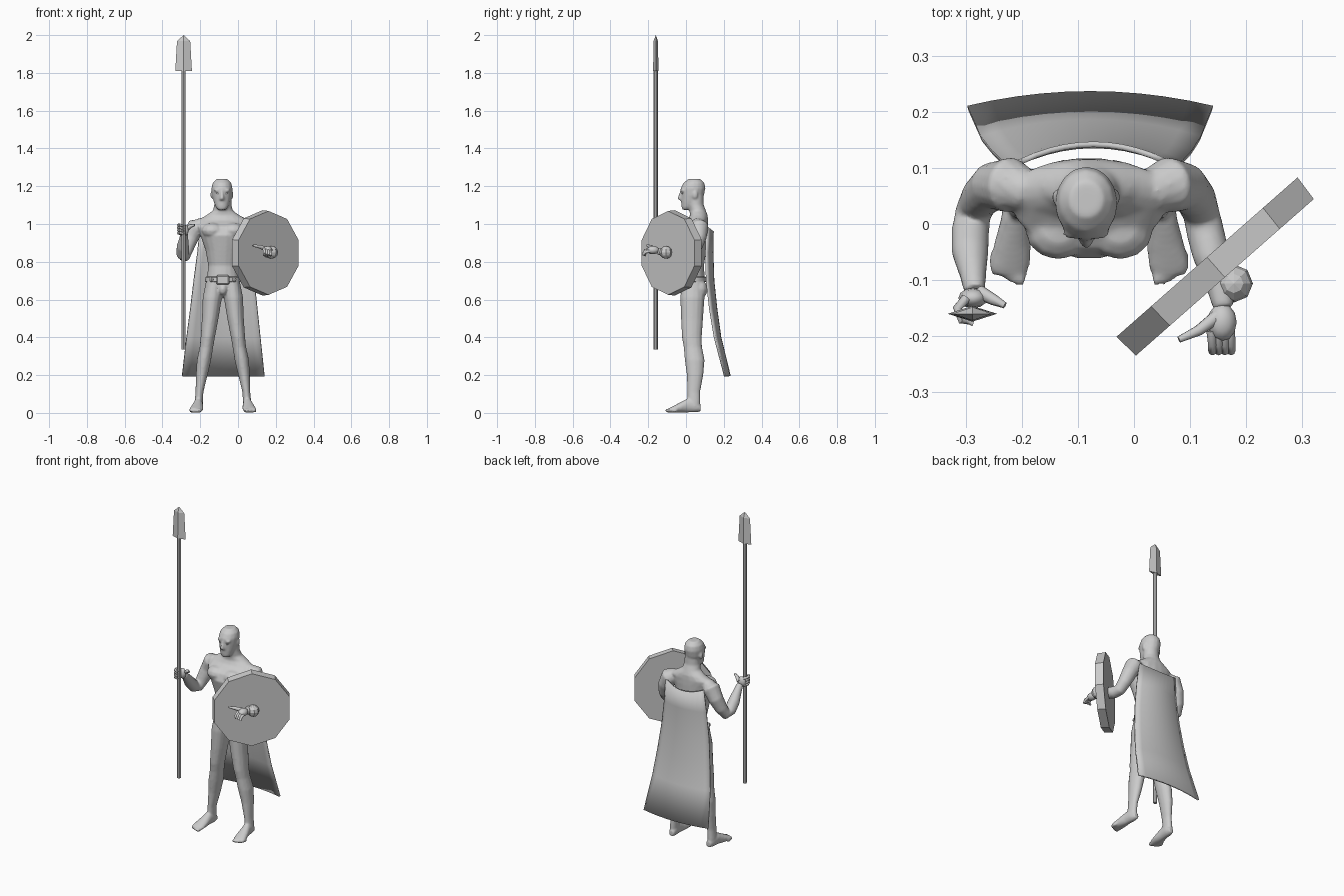
import bpy, bmesh, math
from mathutils import Vector, Matrix

CX = -0.08  # body centre line


def finish(bm, name, angle=35):
    bmesh.ops.recalc_face_normals(bm, faces=bm.faces[:])
    me = bpy.data.meshes.new(name)
    bm.to_mesh(me)
    bm.free()
    ob = bpy.data.objects.new(name, me)
    bpy.context.collection.objects.link(ob)
    if angle:
        bpy.ops.object.select_all(action='DESELECT')
        ob.select_set(True)
        bpy.context.view_layer.objects.active = ob
        bpy.ops.object.shade_smooth_by_angle(angle=math.radians(angle))
    return ob


def loft(bm, rings, axis=None, n=14):
    """Skin elliptical rings (x, y, z, a, b); rings face `axis` or follow the path."""
    pts = [Vector(r[:3]) for r in rings]
    loops = []
    for i, r in enumerate(rings):
        t = Vector(axis) if axis else (pts[min(i + 1, len(pts) - 1)] - pts[max(i - 1, 0)]).normalized()
        u = Vector((1, 0, 0))
        if abs(t.x) > 0.9:
            u = Vector((0, 0, 1))
        u = (u - t * u.dot(t)).normalized()
        v = t.cross(u)
        a, b = r[3], r[-1]
        loops.append([bm.verts.new(pts[i] + u * a * math.cos(k * math.tau / n) + v * b * math.sin(k * math.tau / n))
                      for k in range(n)])
    for p, q in zip(loops, loops[1:]):
        for k in range(n):
            bm.faces.new((p[k], p[(k + 1) % n], q[(k + 1) % n], q[k]))
    bm.faces.new(loops[0])
    bm.faces.new(loops[-1])


def ball(bm, c, s, seg=12):
    bmesh.ops.create_uvsphere(bm, u_segments=seg, v_segments=max(6, seg // 2), radius=1,
                              matrix=Matrix.Translation(c) @ Matrix.Diagonal((*s, 1)))


def box(bm, c, s):
    bmesh.ops.create_cube(bm, size=1, matrix=Matrix.Translation(c) @ Matrix.Diagonal((*s, 1)))


# Body: torso, neck and head
Z = (0, 0, 1)
bm = bmesh.new()
torso = [(.615, .035, .035, .035), (.65, .082, .038, .058), (.70, .086, .036, .064), (.78, .078, .036, .06),
         (.86, .092, .032, .076), (.94, .12, .027, .09), (.985, .138, .036, .082), (1.02, .135, .062, .055),
         (1.045, .09, .068, .047), (1.07, .054, .062, .044), (1.10, .046, .052, .042), (1.15, .044, .05, .042)]
loft(bm, [(CX, y, z, a, b) for z, a, y, b in torso], Z, 18)
head = [(1.075, .022, .0, .02), (1.09, .033, .006, .03), (1.115, .043, .022, .048), (1.15, .052, .034, .061),
        (1.19, .056, .037, .066), (1.218, .049, .042, .055), (1.238, .03, .044, .032)]
loft(bm, [(CX - .005, y, z, a, b) for z, a, y, b in head], Z, 16)
# Nose, brow, ears and pectorals
loft(bm, [(CX - .005, -.028, 1.127, .013, .013), (CX - .005, -.031, 1.138, .012, .014),
          (CX - .005, -.022, 1.175, .007, .01)], Z, 8)
for s in (-1, 1):
    ball(bm, (CX - .005 + s * .022, -.016, 1.178), (.022, .012, .008))
    ball(bm, (CX - .005 + s * .053, .048, 1.155), (.008, .014, .022))
    ball(bm, (CX + s * .055, -.01, .965), (.06, .054, .042))
    ball(bm, (CX + s * .045, .075, .655), (.045, .04, .05))
ball(bm, (CX, -.012, .655), (.024, .026, .032))

# Legs and feet, mirrored about the centre line
leg = [(.71, .045, .036, .042, .058), (.61, .056, .034, .051, .065), (.50, .067, .032, .044, .059),
       (.40, .08, .031, .038, .053), (.35, .087, .036, .036, .049), (.28, .1, .046, .038, .053),
       (.20, .112, .048, .031, .044), (.11, .124, .041, .021, .034), (.06, .128, .042, .022, .034),
       (.02, .13, .042, .022, .032)]
foot = [(.078, .126, .025, .016, .018), (.05, .128, .036, .024, .034), (.01, .131, .04, .026, .038),
        (-.04, .137, .026, .034, .025), (-.075, .142, .017, .037, .016), (-.09, .143, .013, .032, .012)]
for s in (-1, 1):
    loft(bm, [(CX + s * d, y, z, a, b) for z, d, y, a, b in leg], Z)
    loft(bm, [(CX + s * d, y, z, a, b) for y, d, z, a, b in foot], (0, 1, 0))
    for k in range(5):
        ball(bm, (CX + s * (.12 + k * .0125), -.094 + .002 * k * k, .012), (.008, .018, .011), 8)

# Arms: bent elbows, forearms reaching forward
arm_r = [(-.19, .058, .995, .04), (-.222, .07, .985, .05), (-.25, .068, .93, .043), (-.272, .048, .87, .037),
         (-.286, .022, .83, .033), (-.292, -.012, .84, .034), (-.292, -.05, .88, .033), (-.287, -.09, .925, .024),
         (-.284, -.12, .955, .019)]
arm_l = [(.03, .058, .995, .04), (.062, .07, .985, .05), (.09, .066, .93, .043), (.11, .045, .87, .037),
         (.12, .018, .833, .033), (.128, -.018, .83, .034), (.137, -.055, .838, .033), (.152, -.11, .85, .024),
         (.16, -.15, .857, .019)]
loft(bm, arm_r)
loft(bm, arm_l)
body = finish(bm, "body", 0)
m = body.modifiers.new("merge", 'REMESH')
m.mode, m.voxel_size, m.use_smooth_shade = 'VOXEL', .006, True
m = body.modifiers.new("soften", 'SMOOTH')
m.factor, m.iterations = .5, 4

# Eyes
bm = bmesh.new()
for s in (-1, 1):
    ball(bm, (CX - .005 + s * .022, -.017, 1.163), (.009, .007, .006), 8)
finish(bm, "eyes")

# Spear hand: palm, fingers wrapped round the shaft, thumb across
bm = bmesh.new()
ball(bm, (-.287, -.132, .967), (.026, .018, .032))
for k in range(4):
    z = .948 + k * .014
    loft(bm, [(-.298, -.132, z, .009), (-.315, -.15, z + .004, .008), (-.306, -.172, z + .004, .008),
              (-.287, -.176, z, .006)], None, 8)
loft(bm, [(-.275, -.122, .97, .013), (-.25, -.135, .99, .01), (-.23, -.145, .995, .006)], None, 8)
finish(bm, "spear_hand", 50)

# Shield hand: curled fingers and extended thumb
bm = bmesh.new()
ball(bm, (.157, -.175, .862), (.026, .034, .022))
for k in range(4):
    x = .138 + k * .011
    loft(bm, [(x, -.19, .866 - k * .003, .009), (x + .002, -.215, .86 - k * .003, .008),
              (x + .002, -.226, .846 - k * .003, .008), (x, -.213, .834, .006)], None, 8)
loft(bm, [(.148, -.165, .868, .013), (.115, -.19, .88, .01), (.08, -.206, .886, .006)], None, 8)
finish(bm, "shield_hand", 50)

# Belt, buckle and studs
bm = bmesh.new()
loft(bm, [(CX, .036, z, a, a - .021) for z, a in ((.693, .089), (.696, .094), (.718, .093), (.721, .088))], Z, 18)
finish(bm, "belt")
bm = bmesh.new()
box(bm, (CX, -.036, .704), (.068, .022, .05))
bmesh.ops.bevel(bm, geom=bm.edges[:], offset=.006, segments=1, affect='EDGES')
box(bm, (CX, -.048, .704), (.036, .01, .022))
for s in (-1, 1):
    ball(bm, (CX + s * .06, -.018, .706), (.012, .012, .014), 8)
finish(bm, "buckle", 20)

# Spear: shaft and flat diamond-section blade
bm = bmesh.new()
loft(bm, [(-.288, -.16, .335, .011), (-.288, -.16, 1.83, .011)], Z, 8)
finish(bm, "spear_shaft")
bm = bmesh.new()
loft(bm, [(-.288, -.16, 1.81, .044, .014), (-.288, -.16, 1.968, .035, .012)], Z, 4)
bm.verts.ensure_lookup_table()
tip = bm.verts.new((-.288, -.16, 2.0))
top = bm.verts[4:8]
bm.faces.remove([f for f in bm.faces if set(f.verts) == set(top)][0])
for k in range(4):
    bm.faces.new((top[k], top[(k + 1) % 4], tip))
finish(bm, "spear_blade", 0)

# Shield: ten-sided slab turned outwards, with boss
bm = bmesh.new()
normal = Vector((.66, -.75, 0)).normalized()
place = Matrix.Translation((.146, -.077, .847)) @ normal.to_track_quat('Z', 'Y').to_matrix().to_4x4()
bmesh.ops.create_cone(bm, cap_ends=True, segments=10, radius1=.226, radius2=.222, depth=.048, matrix=place)
finish(bm, "shield", 0)
bm = bmesh.new()
bmesh.ops.create_uvsphere(bm, u_segments=8, v_segments=6, radius=.034,
                          matrix=Matrix.Translation((.178, -.106, .85)))
finish(bm, "shield_boss", 0)

# Cape: bowed sheet widening and kicking back towards the hem
bm = bmesh.new()
levels = [(.985, -.20, .055, .112, .03), (.85, -.214, .07, .106, .034), (.70, -.234, .086, .11, .035),
          (.55, -.252, .102, .127, .034), (.40, -.272, .118, .152, .03), (.195, -.296, .14, .206, .026)]
rows = []
for i, (z, x0, x1, y, bow) in enumerate(levels):
    row = []
    for k in range(11):
        t = k / 10
        b = 1 - (2 * t - 1) ** 2
        row.append(bm.verts.new((x0 + (x1 - x0) * t, y + bow * b, z - (.025 * b if i == 0 else 0))))
    rows.append(row)
for p, q in zip(rows, rows[1:]):
    for k in range(10):
        bm.faces.new((p[k], p[k + 1], q[k + 1], q[k]))
cape = finish(bm, "cape", 40)
m = cape.modifiers.new("thickness", 'SOLIDIFY')
m.thickness, m.offset = .01, 0
